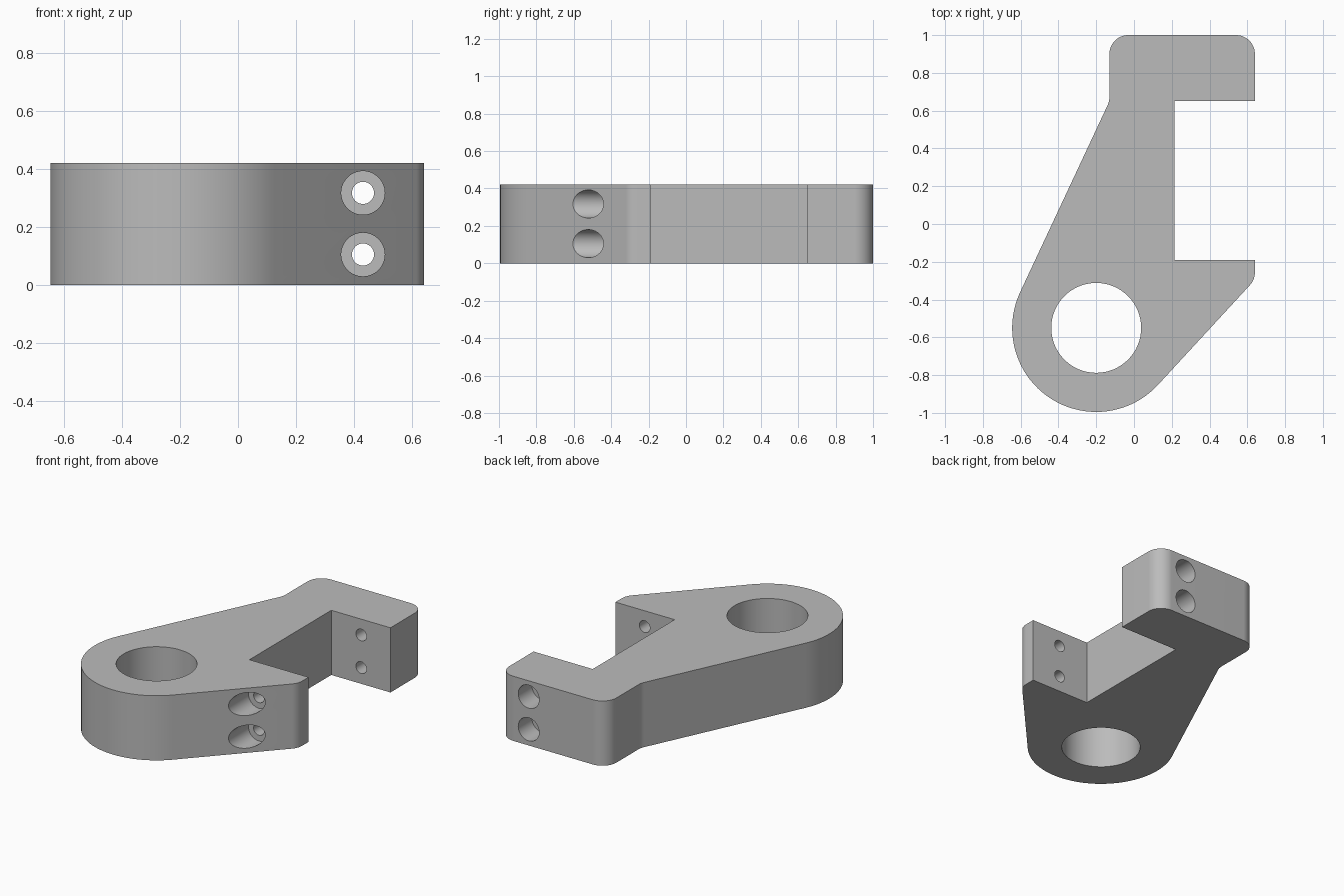
import bpy
import bmesh
from math import acos, atan2, ceil, cos, pi, radians, sin, tan
from mathutils import Matrix, Vector

if "Cube" in bpy.data.objects:
    bpy.data.objects.remove(bpy.data.objects["Cube"], do_unlink=True)

HEIGHT = 0.42
EYE = Vector((-0.2, -0.55))      # centre of the round end
EYE_RADIUS = 0.445
BORE_RADIUS = 0.238
FILLET = 0.1

grey = bpy.data.materials.new("plain grey")
grey.use_nodes = True
grey.diffuse_color = (0.5, 0.5, 0.5, 1)
grey.node_tree.nodes["Principled BSDF"].inputs["Base Color"].default_value = (0.5, 0.5, 0.5, 1)


def arc(centre, radius, start, end):
    """Points along an arc, both ends included."""
    steps = max(3, ceil(abs(end - start) / radians(4)))
    angles = [start + (end - start) * i / steps for i in range(steps + 1)]
    return [centre + radius * Vector((cos(a), sin(a))) for a in angles]


def tangent_angle(point, side):
    """Angle on the round end where a line from the point touches it."""
    d = point - EYE
    return atan2(d.y, d.x) + side * acos(EYE_RADIUS / d.length)


def fillet(before, corner, after, radius=FILLET):
    """Round a corner between two straight edges."""
    u, v = (before - corner).normalized(), (after - corner).normalized()
    opening = u.angle(v)
    centre = corner + (u + v).normalized() * radius / sin(opening / 2)
    length = radius / tan(opening / 2)
    p, q = corner + u * length - centre, corner + v * length - centre
    start = atan2(p.y, p.x)
    turn = (atan2(q.y, q.x) - start + pi) % (2 * pi) - pi
    return arc(centre, radius, start, start + turn)


def finish(bm, name):
    bmesh.ops.recalc_face_normals(bm, faces=bm.faces)
    mesh = bpy.data.meshes.new(name)
    bm.to_mesh(mesh)
    bm.free()
    mesh.materials.append(grey)
    obj = bpy.data.objects.new(name, mesh)
    bpy.context.collection.objects.link(obj)
    return obj


def cylinder(name, radius, length, centre, along_y=False):
    bm = bmesh.new()
    turn = Matrix.Rotation(pi / 2, 4, "X") if along_y else Matrix()
    bmesh.ops.create_cone(bm, cap_ends=True, segments=64, radius1=radius, radius2=radius,
                          depth=length, matrix=Matrix.Translation(centre) @ turn)
    return finish(bm, name)


# Outline: round end, lower jaw, slot, upper jaw, sloping back
jaw_tip = Vector((0.64, -0.295))
shoulder = Vector((-0.13, 0.65))
left, right = tangent_angle(shoulder, 1), tangent_angle(jaw_tip, -1)
round_end = arc(EYE, EYE_RADIUS, left, right + 2 * pi)
slot = [Vector(p) for p in ((0.64, -0.19), (0.215, -0.19), (0.215, 0.65), (0.64, 0.65))]
top_right, top_left = Vector((0.64, 1)), Vector((-0.13, 1))
outline = (round_end
           + fillet(round_end[-1], jaw_tip, slot[0])
           + slot
           + fillet(slot[-1], top_right, top_left)
           + fillet(top_right, top_left, shoulder)
           + fillet(top_left, shoulder, round_end[0]))

bm = bmesh.new()
base = bm.faces.new([bm.verts.new((p.x, p.y, 0)) for p in outline])
raised = bmesh.ops.extrude_face_region(bm, geom=[base], use_keep_orig=True)["geom"]
bmesh.ops.translate(bm, vec=(0, 0, HEIGHT),
                    verts=[g for g in raised if isinstance(g, bmesh.types.BMVert)])
bracket = finish(bm, "clamp_bracket")

# Large bore, and two stacked bolt holes counterbored from both ends
cutters = [cylinder("bore_cutter", BORE_RADIUS, 1, (EYE.x, EYE.y, HEIGHT / 2))]
for z in (0.105, 0.317):
    cutters += [
        cylinder("bolt_cutter", 0.038, 3, (0.43, 0, z), True),
        cylinder("front_counterbore_cutter", 0.075, 0.6, (0.43, -0.7, z), True),
        cylinder("back_counterbore_cutter", 0.075, 0.6, (0.43, 1.16, z), True),
    ]
for cutter in cutters:
    cutter.hide_render = True
    cut = bracket.modifiers.new(cutter.name, "BOOLEAN")
    cut.operation = "DIFFERENCE"
    cut.solver = "EXACT"
    cut.object = cutter

# Bake the cuts and drop the cutters
graph = bpy.context.evaluated_depsgraph_get()
mesh = bpy.data.meshes.new_from_object(bracket.evaluated_get(graph))
bracket.modifiers.clear()
bracket.data = mesh
for cutter in cutters:
    bpy.data.objects.remove(cutter, do_unlink=True)

bpy.ops.object.select_all(action="DESELECT")
bracket.select_set(True)
bpy.context.view_layer.objects.active = bracket
bpy.ops.object.shade_smooth_by_angle(angle=radians(20))
